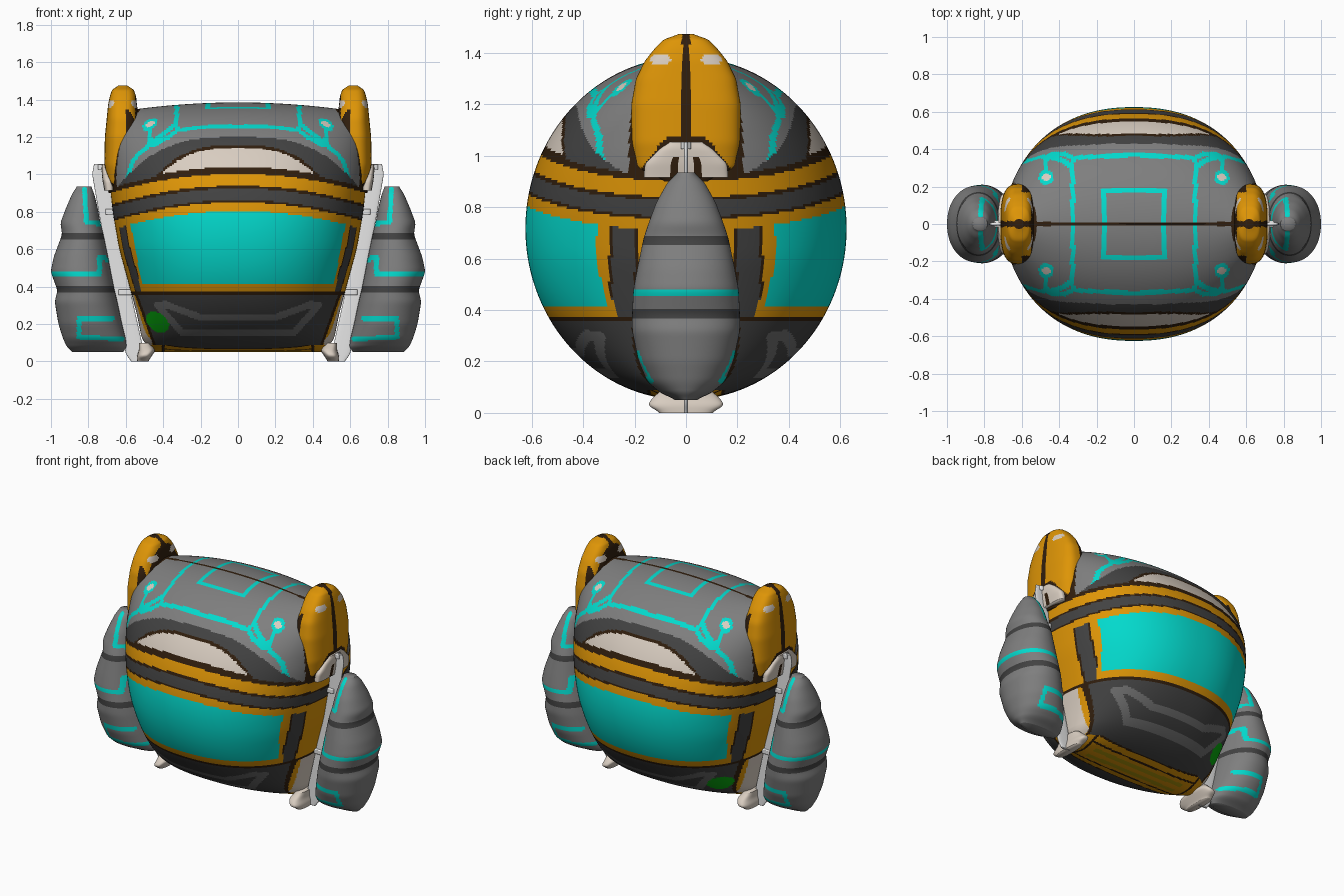
import bpy, bmesh, math

cube = bpy.data.objects.get("Cube")
if cube:
    bpy.data.objects.remove(cube)

PALETTE = {
    "grey": (0.21, 0.21, 0.21), "charcoal": (0.055, 0.055, 0.055),
    "slate": (0.15, 0.15, 0.15), "teal": (0.001, 0.7, 0.61),
    "orange": (0.73, 0.3, 0.002), "brown": (0.03, 0.013, 0.004),
    "cream": (0.69, 0.61, 0.53), "white": (1, 1, 1),
    "green": (0.002, 0.4, 0.004), "olive": (0.42, 0.3, 0.003),
}
NAMES = list(PALETTE)
MATS = []
for name, rgb in PALETTE.items():
    m = bpy.data.materials.new(name)
    m.use_nodes = True
    m.diffuse_color = (*rgb, 1)
    m.node_tree.nodes["Principled BSDF"].inputs["Base Color"].default_value = (*rgb, 1)
    MATS.append(m)


def lerp_rows(rows, z):
    """Interpolate a profile table whose first column is height."""
    if z <= rows[0][0]:
        return rows[0][1:]
    for a, b in zip(rows, rows[1:]):
        if z <= b[0]:
            t = (z - a[0]) / (b[0] - a[0])
            return [p + (q - p) * t for p, q in zip(a[1:], b[1:])]
    return rows[-1][1:]


def smooth_rows(rows, z, r):
    """Soften the corners of the profile."""
    samples = [lerp_rows(rows, z + r * k / 3) for k in range(-3, 4)]
    return [sum(col) / 7 for col in zip(*samples)]


def near(px, pz, path, width):
    """True when a point lies within width of a polyline."""
    for (ax, az), (bx, bz) in zip(path, path[1:]):
        dx, dz = bx - ax, bz - az
        t = max(0, min(1, ((px - ax) * dx + (pz - az) * dz) / (dx * dx + dz * dz)))
        if math.hypot(px - ax - t * dx, pz - az - t * dz) < width:
            return True
    return False


def loft(name, section, z0, z1, power, nz, seg, paint, bend=None, mirror=False):
    """Stack rounded sections (centre x, half width, half depth) and paint faces."""
    bm = bmesh.new()
    rings = []
    for i in range(nz + 1):
        z = (z0 + z1) / 2 - (z1 - z0) / 2 * math.cos(math.pi * i / nz)
        cx, rx, ry = section(z)
        ring = []
        for k in range(seg):
            ang = 2 * math.pi * (k + 0.5) / seg
            c, s = math.cos(ang), math.sin(ang)
            x = cx + rx * math.copysign(abs(c) ** power, c)
            y = ry * math.copysign(abs(s) ** power, s)
            ring.append(bm.verts.new((x, y, bend(x, z) if bend else z)))
        rings.append(ring)
    for lo, hi in zip(rings, rings[1:]):
        for k in range(seg):
            n = (k + 1) % seg
            bm.faces.new((lo[k], lo[n], hi[n], hi[k]))
    bm.faces.new(rings[0][::-1])
    bm.faces.new(rings[-1])
    for f in bm.faces:
        f.smooth = True
        x, y, z = f.calc_center_median()
        f.material_index = NAMES.index(paint(x, abs(y), z))
    mesh = bpy.data.meshes.new(name)
    bm.to_mesh(mesh)
    bm.free()
    for m in MATS:
        mesh.materials.append(m)
    obj = bpy.data.objects.new(name, mesh)
    bpy.context.collection.objects.link(obj)
    if mirror:
        obj.modifiers.new("mirror", "MIRROR").use_mirror_merge = False


# Body: rounded hull with painted bands, screen and roof lines
BODY = [(0.05, 0.45), (0.1, 0.51), (0.25, 0.54), (0.4, 0.58), (0.6, 0.635), (0.8, 0.67),
        (1.0, 0.69), (1.15, 0.69), (1.25, 0.68), (1.34, 0.66), (1.385, 0.6)]


def body_section(z):
    d = 0.625 * math.sqrt(max(0, 1 - ((z - 0.7175) / 0.6675) ** 2))
    return 0, smooth_rows(BODY, z, 0.04)[0], max(d, 0.002)


def body_bend(x, z):
    t = max(0, (z - 0.9) / 0.485)
    return z - 0.033 * (x / 0.52) ** 2 * t * t


def paint_roof(a, y, z):
    spot = math.hypot(a - 0.47, y - 0.25)
    if y < 0.01 or ((0.71 - a) / 0.19) ** 2 + (y / 0.235) ** 2 < 1:
        return "brown"
    if spot < 0.022:
        return "cream"
    if spot < 0.04:
        return "teal"
    panel = [(0, 0.18), (0.16, 0.18), (0.16, 0)]
    border = [(0, 0.37), (0.31, 0.355), (0.33, 0.33), (0.325, 0)]
    link = [(0.32, 0.35), (0.37, 0.375), (0.47, 0.37), (0.47, 0.29)]
    if z > 1.15 and any(near(a, y, p, 0.012) for p in (panel, border, link)):
        return "teal"
    if near(a, z, [(0.33, 1.27), (0.45, 1.18), (0.56, 1.08), (0.605, 0.94)], 0.011):
        return "teal"
    return "grey"


def paint_base(x, a, y, z):
    if y < 0.15 and z < 0.09 and a < 0.47:
        if y > 0.138 or near(a, y, [(0, 0.09), (0.4, 0.09)], 0.007) or abs(a - 0.4) < 0.008:
            return "brown"
        return "olive" if a < 0.34 and 0.02 < y < 0.055 else "orange"
    dx, dz = x + 0.43, z - 0.21
    u, v = dx * 0.8 - dz * 0.6, dx * 0.6 + dz * 0.8
    if (u / 0.068) ** 2 + (v / 0.047) ** 2 < 1:
        return "green"
    if a > 0.46 and y < 0.13:
        return "cream"
    edge = a - 0.425 - (z - 0.05) * 0.36
    if edge > 0:
        return "orange" if edge > 0.015 else "brown"
    trim = [(0, 0.235), (0.2, 0.235), (0.39, 0.305), (0.43, 0.3), (0.3, 0.155), (0, 0.155)]
    return "slate" if near(a, z, trim, 0.018) else "charcoal"


def paint_body(x, y, z):
    a = abs(x)
    sag = z + 0.22 * a * a
    if sag > 1.015:
        if z + a ** 3 > 1.2:
            return paint_roof(a, y, z)
        crescent = z + 2 * a ** 3
        if crescent < 1.14 and sag > 1.04:
            return "cream"
        return "brown" if crescent < 1.157 or sag < 1.028 else "charcoal"
    if sag > 0.805:
        for top, colour in ((0.85, "orange"), (0.862, "brown"), (0.925, "charcoal"),
                            (0.94, "brown"), (1.004, "orange")):
            if sag < top:
                return colour
        return "brown"
    if z < 0.36:
        return paint_base(x, a, y, z)
    # screen, its frame and the side pillars
    edge = a - 0.515 - (z - 0.42) * 0.19
    if edge < 0 and z > 0.415:
        return "teal"
    if z < 0.372:
        return "brown"
    if y > 0.3 or edge < 0.012:
        return "orange"
    if y < 0.185:
        return "orange"
    return "charcoal" if 0.2 < y < 0.288 else "brown"


loft("body", body_section, 0.05, 1.385, 0.89, 220, 300, paint_body, body_bend)


# Parts beside the body share an inner/outer/depth profile table
def sided(rows, r):
    def section(z):
        inner, outer, depth = smooth_rows(rows, z, r)
        return (inner + outer) / 2, (outer - inner) / 2, depth
    return section


# Ear pods on the upper corners
EAR = [(0.9, 0.56, 0.69, 0.1), (0.95, 0.52, 0.7, 0.2), (1.05, 0.52, 0.715, 0.213),
       (1.2, 0.52, 0.712, 0.213), (1.3, 0.53, 0.702, 0.195), (1.37, 0.54, 0.695, 0.16),
       (1.42, 0.545, 0.685, 0.12), (1.46, 0.56, 0.67, 0.08), (1.475, 0.6, 0.63, 0.01)]


def paint_ear(x, y, z):
    if math.hypot((y - 0.1) / 0.04, (z - 1.375) / 0.022) < 1:
        return "cream"
    if y < 0.015 or x < 0.55 or z < 0.94:
        return "brown"
    if 1.235 < z < 1.245 and y < 0.06:
        return "brown"
    around_shoulder = z < 1.07 and y < 0.2 - (z - 0.92) * 0.8
    return "brown" if around_shoulder or (y > 0.17 and x < 0.6) else "orange"


loft("ear_pod", sided(EAR, 0.012), 0.9, 1.475, 0.7, 70, 96, paint_ear, mirror=True)

# Segmented arms
ARM = [(0.05, 0.62, 0.88, 0.03), (0.07, 0.595, 0.91, 0.09), (0.12, 0.6, 0.935, 0.15),
       (0.2, 0.62, 0.96, 0.185), (0.32, 0.645, 0.98, 0.21), (0.38, 0.66, 0.965, 0.21),
       (0.48, 0.68, 1.002, 0.205), (0.56, 0.695, 0.985, 0.19), (0.68, 0.72, 0.94, 0.165),
       (0.74, 0.735, 0.95, 0.145), (0.82, 0.75, 0.92, 0.115), (0.9, 0.77, 0.885, 0.07),
       (0.935, 0.785, 0.86, 0.03)]
ARM_LINES = [
    [(0.68, 0.54), (0.74, 0.56), (0.74, 0.465), (1.0, 0.465)],
    [(0.67, 0.23), (0.85, 0.23), (0.85, 0.13), (0.62, 0.12)],
    [(0.72, 0.735), (0.81, 0.745), (0.82, 0.92)],
]


def paint_arm(x, y, z):
    if abs(z - 0.385) < 0.02 or abs(z - 0.675) < 0.018:
        return "charcoal"
    if any(near(x, z, line, 0.013) for line in ARM_LINES):
        return "teal"
    return "grey"


loft("arm", sided(ARM, 0.015), 0.05, 0.935, 0.95, 110, 112, paint_arm, mirror=True)

# Thin slanted sheets joining the arms to the body
SHEET = [(0.0, 0.51, 0.57, 0.008), (0.04, 0.5, 0.6, 0.008), (0.4, 0.58, 0.67, 0.008),
         (0.8, 0.655, 0.745, 0.008), (1.0, 0.685, 0.78, 0.008), (1.055, 0.7, 0.77, 0.008)]
loft("hinge_sheet", sided(SHEET, 0.01), 0.0, 1.055, 0.7, 40, 32,
     lambda x, y, z: "white", mirror=True)

# Shoulder pads under the ears
SHOULDER = [(0.915, 0.66, 0.715, 0.165), (0.97, 0.66, 0.725, 0.16),
            (1.03, 0.67, 0.73, 0.1), (1.055, 0.68, 0.725, 0.06)]
loft("shoulder_pad", sided(SHOULDER, 0.01), 0.915, 1.055, 0.6, 20, 48,
     lambda x, y, z: "brown" if z < 1.0 and 0.035 < y < 0.05 else "cream", mirror=True)

# Feet under the lower corners
FOOT = [(0.0, 0.48, 0.54, 0.1), (0.03, 0.46, 0.54, 0.15), (0.06, 0.44, 0.53, 0.13),
        (0.1, 0.47, 0.53, 0.08)]
loft("foot", sided(FOOT, 0.01), 0.0, 0.1, 0.7, 20, 48, lambda x, y, z: "cream", mirror=True)

# Hinge tabs reaching toward the body
for i, (tx, tz) in enumerate(((0.71, 1.04), (0.67, 0.8), (0.6, 0.37))):
    rows = [(tz - 0.014, tx - 0.04, tx + 0.04, 0.02), (tz + 0.014, tx - 0.04, tx + 0.04, 0.02)]
    loft("hinge_tab_%d" % (i + 1), sided(rows, 0.01), tz - 0.014, tz + 0.014, 0.5, 4, 24,
         lambda x, y, z: "white", mirror=True)
